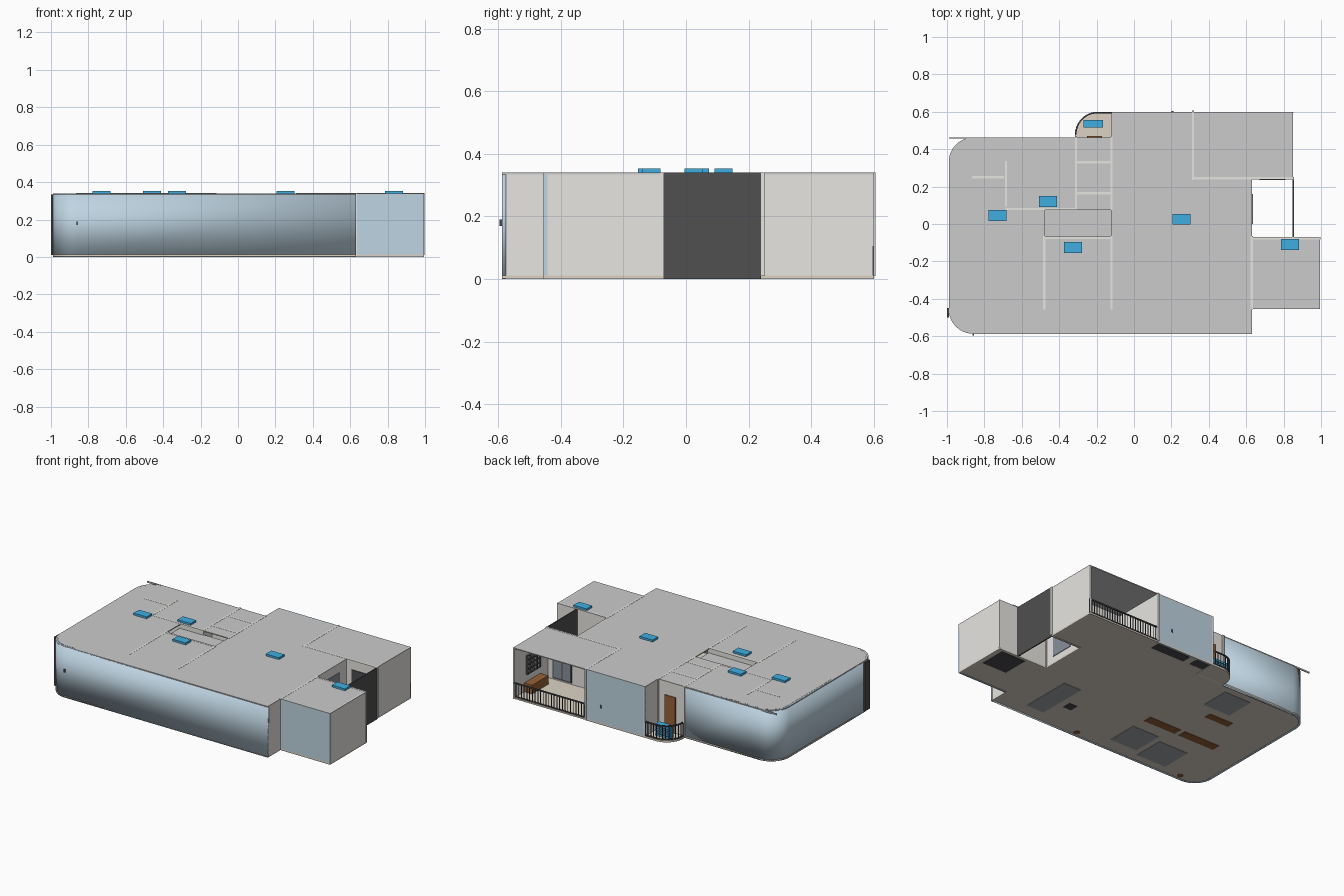
import bpy, bmesh, math
from mathutils import Vector

if "Cube" in bpy.data.objects:
    bpy.data.objects.remove(bpy.data.objects["Cube"])


def mat(name, r, g, b):
    m = bpy.data.materials.new(name)
    m.diffuse_color = (r, g, b, 1)
    m.use_nodes = True
    m.node_tree.nodes["Principled BSDF"].inputs["Base Color"].default_value = m.diffuse_color
    return m


BLUE = mat("facade_blue", .52, .66, .76)
WALL = mat("plaster", .80, .79, .75)
ROOF = mat("ceiling_grey", .58, .58, .58)
FLOOR = mat("floor_beige", .72, .65, .56)
DARK = mat("dark_metal", .07, .07, .08)
PANEL = mat("dark_panel", .08, .08, .08)
VENT = mat("vent_blue", .05, .42, .75)
WOOD = mat("wood", .30, .12, .04)
FABRIC = mat("fabric", .38, .39, .42)
GLASS = mat("glass", .25, .28, .33)


def finish(bm, name, m):
    bmesh.ops.recalc_face_normals(bm, faces=bm.faces) if name != "sheet" else None
    me = bpy.data.meshes.new(name)
    bm.to_mesh(me)
    bm.free()
    ob = bpy.data.objects.new(name, me)
    bpy.context.collection.objects.link(ob)
    me.materials.append(m)
    return ob


def box(name, x0, x1, y0, y1, z0, z1, m):
    bm = bmesh.new()
    bmesh.ops.create_cube(bm, size=1)
    for v in bm.verts:
        v.co = Vector((x0 + (v.co.x + .5) * (x1 - x0), y0 + (v.co.y + .5) * (y1 - y0),
                       z0 + (v.co.z + .5) * (z1 - z0)))
    return finish(bm, name, m)


def slab(name, pts, z0, z1, m):
    bm = bmesh.new()
    f = bm.faces.new([bm.verts.new((x, y, z0)) for x, y in pts])
    r = bmesh.ops.extrude_face_region(bm, geom=[f])
    for v in r["geom"]:
        if isinstance(v, bmesh.types.BMVert):
            v.co.z = z1
    return finish(bm, name, m)


def ribbon(name, pts, z0, z1, m, t=.012):
    # wall following a counter-clockwise path, thickened inwards
    bm = bmesh.new()
    lo = [bm.verts.new((x, y, z0)) for x, y in pts]
    hi = [bm.verts.new((x, y, z1)) for x, y in pts]
    for i in range(len(pts) - 1):
        bm.faces.new((lo[i], lo[i + 1], hi[i + 1], hi[i]))
    ob = finish(bm, "sheet", m)
    ob.name = name
    mod = ob.modifiers.new("thickness", "SOLIDIFY")
    mod.thickness, mod.offset, mod.use_even_offset = t, -1, True
    for p in ob.data.polygons:
        p.use_smooth = len(pts) > 12
    if len(pts) > 12:
        bpy.context.view_layer.objects.active = ob
        ob.select_set(True)
        bpy.ops.object.shade_smooth_by_angle()
        ob.select_set(False)
    return ob


def arc(cx, cy, r, a0, a1, n=12):
    return [(cx + r * math.cos(math.radians(a0 + (a1 - a0) * i / n)),
             cy + r * math.sin(math.radians(a0 + (a1 - a0) * i / n))) for i in range(n + 1)]


# footprint outline
H = .34
left = arc(-.86, .333, .13, 90, 180) + arc(-.86, -.457, .13, 180, 270)
right = [(.63, -.587), (.63, -.455), (.995, -.455), (.995, -.07), (.63, -.07), (.63, .24), (.85, .24), (.85, .6)]
outline = left + right + [(-.12, .6), (-.12, .463)]

slab("floor", outline, .002, .012, FLOOR)
roof = slab("ceiling", outline, H - .006, H, ROOF)

# lowered corridor ceiling
cutter = box("recess_cutter", -.475, -.124, -.068, .075, .3, .4, ROOF)
cutter.hide_render = True
mod = roof.modifiers.new("recess", "BOOLEAN")
mod.object, mod.operation, mod.solver = cutter, "DIFFERENCE", "EXACT"
bpy.context.view_layer.objects.active = roof
bpy.ops.object.modifier_apply(modifier="recess")
bpy.data.objects.remove(cutter)
box("corridor_ceiling", -.48, -.12, -.073, .08, .304, .31, ROOF)

# outer walls
ribbon("facade_wall", [(-.315, .463)] + left + [(.63, -.587)], 0, H, BLUE)
ribbon("side_wall_front", [(.63, -.587), (.63, -.455)], 0, H, WALL)
ribbon("annex_front_wall", [(.63, -.455), (.995, -.455)], 0, H, BLUE)
ribbon("side_wall", right[2:], 0, H, WALL)
ribbon("back_wall", [(.32, .6), (-.12, .6)], 0, H, BLUE)
ribbon("back_return_wall", [(-.12, .6), (-.12, .463), (-.315, .463)], 0, H, WALL)
box("courtyard_screen", .847, .855, -.07, .24, 0, H, PANEL)
box("roof_corner_trim", -.99, -.88, .457, .463, .33, H, ROOF)

# inner walls: x0, y0, x1, y1
for i, (x0, y0, x1, y1) in enumerate([
        (-.48, -.45, -.48, -.07), (-.12, -.45, -.12, -.07), (-.48, -.073, -.12, -.073),
        (-.68, .08, -.31, .08), (-.31, .08, -.31, .463), (-.31, .33, -.12, .33),
        (-.12, .08, -.12, .463), (-.31, .165, -.12, .165), (-.685, .1, -.685, .33),
        (-.86, .25, -.7, .25), (.315, .24, .315, .6), (.315, .245, .85, .245),
        (.63, -.45, .63, -.07), (.63, -.076, .99, -.076)]):
    box(f"inner_wall_{i}", x0 - .006, x1 + .006, y0 - .006, y1 + .006, .01, H + .001, WALL)

# ceiling vent units
for x, y in [(-.73, .045), (-.46, .12), (-.325, -.125), (.255, .025), (.835, -.11)]:
    box("vent_unit", x - .048, x + .048, y - .029, y + .029, H, H + .013, VENT)


def railing(name, pts, top, step=.02):
    # handrail, foot rail and evenly spaced bars along a path
    ribbon(name + "_handrail", pts, top - .008, top, DARK, .008)
    ribbon(name + "_foot", pts, .015, .021, DARK, .006)
    carry = 0
    for a, b in zip(pts, pts[1:]):
        a, b = Vector(a), Vector(b)
        ln, d = (b - a).length, carry
        while d < ln:
            p = a.lerp(b, d / ln)
            box(name + "_bar", p.x - .002, p.x + .002, p.y - .005, p.y - .001, .012, top - .004, DARK)
            d += step
        carry = d - ln


# large balcony at the back
railing("balcony_rail", [(.85, .6), (.32, .6)], .11)
box("balcony_window_frame", .66, .80, .25, .256, .02, .25, DARK)
for k in range(2):
    box("balcony_window_pane", .666 + k * .068, .726 + k * .068, .254, .258, .03, .244, GLASS)
box("balcony_cabinet", .78, .838, .33, .5, .012, .07, WOOD)
for k in range(5):
    box("rack_shelf", .825, .838, .34, .48, .12 + k * .03, .124 + k * .03, DARK)
    box("rack_upright", .825, .838, .34 + k * .034, .344 + k * .034, .12, .244, DARK)

# rounded balcony with outdoor unit and door
curve = [(-.12, .6)] + arc(-.195, .48, .12, 90, 180)
slab("round_balcony_floor", curve + [(-.315, .463), (-.12, .463)], 0, .012, FLOOR)
railing("round_rail", curve, .11)
box("balcony_door", -.25, -.17, .462, .47, .012, .25, WOOD)
box("outdoor_unit", -.27, -.165, .515, .555, .012, .09, VENT)
for k in range(5):
    box("outdoor_unit_grille", -.26, -.175, .555, .557, .024 + k * .012, .028 + k * .012, DARK)

# courtyard windows
box("courtyard_window_back", .67, .81, .234, .239, .08, .28, DARK)
box("courtyard_window_side", .631, .635, 0, .16, .05, .28, GLASS)

# corner glass and small wall fittings
box("corner_window", -1, -.988, -.5, -.45, .01, .333, DARK)
box("front_fitting", -.864, -.855, -.595, -.585, .17, .19, DARK)
box("back_fitting", .2, .21, .598, .604, .11, .13, DARK)

# furniture standing through the floor sheet
for name, x0, x1, y0, y1, h, m in [
        ("sofa", .3, .43, -.49, -.14, .07, FABRIC), ("side_table", .19, .25, -.365, -.305, .05, DARK),
        ("bed_middle", -.42, -.22, -.48, -.27, .06, FABRIC), ("bed_left", -.68, -.46, -.52, -.31, .06, FABRIC),
        ("wardrobe_middle", -.47, -.23, -.18, -.12, .25, WOOD), ("wardrobe_left", -.77, -.5, -.18, -.12, .25, WOOD),
        ("bed_back", -.58, -.38, .2, .4, .06, FABRIC), ("wardrobe_back", -.66, -.48, .09, .14, .25, WOOD),
        ("kitchen_counter", .05, .3, .52, .585, .1, DARK), ("kitchen_cabinet", -.1, .0, .52, .585, .1, DARK),
        ("shower_tray", .78, .96, -.27, -.09, .03, DARK)]:
    box(name, x0, x1, y0, y1, 0, h, m)
    if name.startswith("bed"):
        box(name + "_headboard", x0, x1, y0 - .015, y0, .012, .11, WOOD)
for x, y in [(-.01, -.545), (-.82, -.545)]:
    slab("plant_pot", arc(x, y, .02, 0, 345, 23), 0, .05, WOOD)
